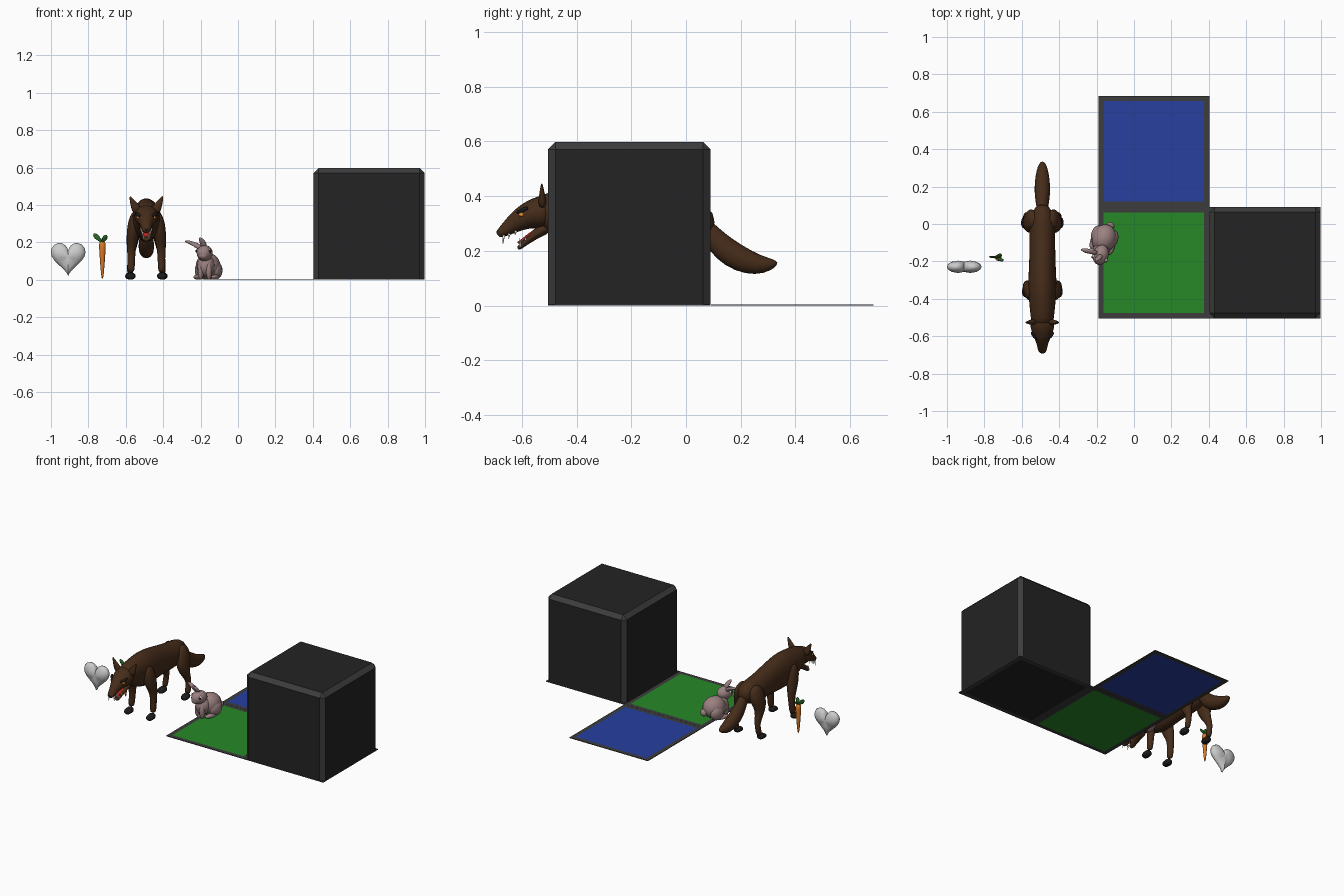
import bpy, bmesh, math
from mathutils import Vector

if "Cube" in bpy.data.objects:
    bpy.data.objects.remove(bpy.data.objects["Cube"])


def mat(name, r, g, b):
    m = bpy.data.materials.new(name)
    m.diffuse_color = (r, g, b, 1)
    m.use_nodes = True
    m.node_tree.nodes["Principled BSDF"].inputs["Base Color"].default_value = m.diffuse_color
    return m


DARK, EDGE = mat("dark", .017, .017, .017), mat("edge", .045, .045, .045)
GREEN, BLUE = mat("green", .02, .25, .02), mat("blue", .02, .05, .35)
FUR, BLACK = mat("brown_fur", .06, .025, .01), mat("black", .012, .01, .01)
RED, WHITE = mat("red", .5, .02, .01), mat("white", .8, .78, .7)
AMBER, PINK = mat("amber", .8, .25, .02), mat("rabbit_fur", .33, .22, .22)
ORANGE, LEAF = mat("orange", .7, .2, .02), mat("leaf", .02, .13, .02)


def finish(bm, name, mats=(), smooth=True, sub=0):
    bmesh.ops.recalc_face_normals(bm, faces=bm.faces)
    me = bpy.data.meshes.new(name)
    bm.to_mesh(me)
    bm.free()
    for m in mats:
        me.materials.append(m)
    for p in me.polygons:
        p.use_smooth = smooth
    ob = bpy.data.objects.new(name, me)
    bpy.context.collection.objects.link(ob)
    if sub:
        ob.modifiers.new("smooth", 'SUBSURF').levels = sub
        ob.modifiers["smooth"].render_levels = sub
    return ob


def box(name, lo, hi, m):
    bm = bmesh.new()
    bmesh.ops.create_cube(bm, size=1)
    for v in bm.verts:
        v.co = [l + (c + .5) * (h - l) for c, l, h in zip(v.co, lo, hi)]
    return finish(bm, name, [m], False)


# Skin over elliptical rings (x, y, z, half width, half height) along a path
def tube(name, secs, m, n=12, sub=1):
    bm = bmesh.new()
    pts = [Vector(s[:3]) for s in secs]
    rings = []
    for i, s in enumerate(secs):
        t = (pts[min(i + 1, len(pts) - 1)] - pts[max(i - 1, 0)]).normalized()
        ref = Vector((1, 0, 0)) if abs(t.x) < .9 else Vector((0, 1, 0))
        side = (ref - t * ref.dot(t)).normalized()
        up = side.cross(t)
        rings.append([bm.verts.new(pts[i] + side * s[3] * math.cos(a) + up * s[4] * math.sin(a))
                      for a in (2 * math.pi * k / n for k in range(n))])
    for a, b in zip(rings, rings[1:]):
        for k in range(n):
            bm.faces.new((a[k], a[(k + 1) % n], b[(k + 1) % n], b[k]))
    bm.faces.new(rings[0])
    bm.faces.new(rings[-1])
    return finish(bm, name, [m], True, sub)


def ball(name, c, r, m, rz=0):
    bm = bmesh.new()
    bmesh.ops.create_uvsphere(bm, u_segments=18, v_segments=12, radius=1)
    ob = finish(bm, name, [m])
    ob.location, ob.scale, ob.rotation_euler = c, r, (0, 0, rz)
    return ob


# Framed flat tiles
def tile(name, x0, y0, m, s=.594, w=.028, h=.004):
    x1, y1 = x0 + s, y0 + s
    box(name + "_panel", (x0 + w, y0 + w, 0), (x1 - w, y1 - w, h), m)
    for i, (a, b, c, d) in enumerate([(x0, y0, x1, y0 + w), (x0, y1 - w, x1, y1),
                                      (x0, y0 + w, x0 + w, y1 - w), (x1 - w, y0 + w, x1, y1 - w)]):
        box(f"{name}_frame_{i}", (a, b, 0), (c, d, h), EDGE)


tile("green_tile", -.191, -.504, GREEN)
tile("blue_tile", -.191, .091, BLUE)
tile("cube_base", .404, -.504, DARK)

# Dark cube with chamfered sides and top
bm = bmesh.new()
bmesh.ops.create_cube(bm, size=.594)
for v in bm.verts:
    v.co += Vector((.701, -.207, .301))
edges = [e for e in bm.edges if any(v.co.z > .3 for v in e.verts)]
bmesh.ops.bevel(bm, geom=edges, offset=.027, segments=1, affect='EDGES')
for f in bm.faces:
    f.material_index = 0 if f.calc_area() > .1 else 1
finish(bm, "cube", [DARK, EDGE], False)

# Wolf body, tail and head
X = -.49
S = lambda rows: [(X, *r) for r in rows]
tube("wolf_body", S([(.105, .305, .025, .03), (.075, .305, .05, .06), (.02, .3, .07, .083),
     (-.06, .297, .071, .09), (-.15, .31, .07, .097), (-.25, .315, .074, .115),
     (-.35, .32, .08, .122), (-.43, .335, .07, .098), (-.51, .345, .064, .072),
     (-.55, .345, .05, .05)]), FUR, 16)
tube("wolf_tail", S([(.04, .32, .025, .03), (.09, .26, .032, .038), (.14, .205, .042, .05),
     (.2, .168, .044, .05), (.26, .148, .038, .04), (.31, .15, .026, .024),
     (.335, .157, .008, .006)]), FUR)
tube("wolf_head", S([(-.49, .345, .055, .06), (-.53, .342, .07, .064), (-.575, .33, .062, .052),
     (-.61, .313, .043, .042), (-.645, .288, .03, .03), (-.675, .266, .025, .02),
     (-.69, .258, .015, .012)]), FUR)
tube("wolf_jaw", S([(-.5, .29, .045, .026), (-.54, .268, .036, .02), (-.58, .238, .026, .014),
     (-.607, .214, .018, .01), (-.615, .207, .008, .005)]), FUR)
tube("wolf_tongue", S([(-.53, .288, .02, .008), (-.575, .257, .019, .007),
     (-.6, .236, .015, .006), (-.618, .228, .008, .004)]), RED, 8)
ball("wolf_nose", (X, -.682, .268), (.015, .011, .01), BLACK)

# Paired wolf parts
for s, side in ((-1, "left"), (1, "right")):
    P = lambda rows: [(X + s * r[0], *r[1:]) for r in rows]
    tube(f"wolf_ear_{side}", P([(.045, -.525, .36, .032, .02), (.062, -.525, .395, .024, .014),
         (.08, -.527, .428, .012, .007), (.088, -.527, .448, .002, .002)]), FUR, 8)
    ball(f"wolf_eye_{side}", (X + s * .043, -.6, .332), (.009, .011, .008), AMBER)
    tube(f"wolf_brow_{side}", P([(.06, -.575, .358, .008, .008), (.045, -.603, .348, .01, .009),
         (.022, -.62, .335, .006, .006)]), BLACK, 8)
    tube(f"wolf_front_leg_{side}", P([(.05, -.37, .37, .025, .035), (.066, -.36, .3, .038, .06),
         (.076, -.34, .22, .032, .042), (.08, -.325, .16, .023, .026),
         (.081, -.33, .09, .02, .021), (.082, -.338, .035, .021, .022)]), FUR)
    tube(f"wolf_hind_leg_{side}", P([(.04, .03, .36, .025, .04), (.06, .02, .29, .042, .072),
         (.074, 0, .22, .036, .054), (.08, .025, .16, .024, .03), (.083, .048, .115, .018, .021),
         (.085, .04, .07, .018, .019), (.087, .03, .03, .02, .02)]), FUR)
    for leg, px, py in (("front", .083, -.328), ("hind", .088, .04)):
        tube(f"wolf_{leg}_paw_{side}", P([(px, py, .022, .022, .02), (px, py - .03, .021, .029, .022),
             (px, py - .055, .015, .026, .016), (px, py - .065, .012, .012, .01)]), BLACK, 10)
    # Teeth in upper and lower jaw
    for i, (dx, y, z, h) in enumerate([(.02, -.666, .258, -.034), (.024, -.645, .264, -.02),
                                       (.028, -.622, .274, -.018), (.014, -.605, .216, .03),
                                       (.02, -.585, .238, .018)]):
        tube(f"wolf_tooth_{side}_{i}", P([(dx, y, z, .006, .006), (dx, y - .003, z + h, .0006, .0006)]),
             WHITE, 6, 0)

# Rabbit, seated and turned slightly to the wolf
R = -.3
ball("rabbit_body", (-.16, -.078, .072), (.066, .078, .071), PINK, R)
ball("rabbit_chest", (-.172, -.13, .075), (.047, .05, .06), PINK, R)
ball("rabbit_head", (-.178, -.165, .142), (.042, .055, .043), PINK, R)
ball("rabbit_muzzle", (-.186, -.195, .13), (.026, .024, .023), PINK, R)
ball("rabbit_tail", (-.128, -.012, .05), (.024, .022, .024), PINK)
tube("rabbit_ear_left", [(-.195, -.155, .165, .012, .012), (-.222, -.15, .185, .018, .014),
     (-.255, -.143, .2, .017, .013), (-.286, -.136, .207, .004, .004)], PINK, 10)
tube("rabbit_ear_right", [(-.178, -.165, .17, .014, .011), (-.186, -.178, .195, .019, .011),
     (-.197, -.19, .213, .014, .01), (-.206, -.2, .226, .003, .003)], PINK, 10)
for s, side in ((-1, "left"), (1, "right")):
    c, d = math.cos(R) * s, math.sin(R) * s
    at = lambda x, y, z, k: (x + c * k, y + d * k, z)
    ball(f"rabbit_haunch_{side}", at(-.157, -.068, .05, .042), (.032, .05, .048), PINK, R)
    ball(f"rabbit_hind_foot_{side}", at(-.168, -.105, .014, .05), (.018, .047, .014), PINK, R)
    ball(f"rabbit_front_leg_{side}", at(-.177, -.158, .047, .023), (.016, .02, .047), PINK, R)
    ball(f"rabbit_eye_{side}", at(-.183, -.182, .153, .033), (.01, .012, .012), WHITE, R)
    ball(f"rabbit_pupil_{side}", at(-.185, -.187, .153, .038), (.006, .008, .008), BLACK, R)

# Carrot and its leaves
tube("carrot_root", [(-.725, -.18, z, r, r) for z, r in
     ((.004, .003), (.03, .008), (.1, .014), (.16, .018), (.195, .02), (.205, .01))], ORANGE, 10)
for i, (dx, dy, h) in enumerate([(-.048, .006, .247), (.022, -.018, .24), (.012, .02, .225)]):
    tube(f"carrot_leaf_{i}", [(-.725 + dx * t, -.18 + dy * t, .198 + (h - .198) * t, w, .006)
         for t, w in ((0, .004), (.35, .01), (.7, .018), (1, .005))], LEAF, 8)

# Puffy heart: outline rings shrinking towards front and back
bm = bmesh.new()
N, rings = 32, []
for k in range(7):
    a = math.pi * (k - 3) / 7
    ring = []
    for i in range(N):
        t = 2 * math.pi * i / N
        x = math.sin(t) ** 3
        z = (13 * math.cos(t) - 5 * math.cos(2 * t) - 2 * math.cos(3 * t) - math.cos(4 * t)) / 16
        f = math.cos(a) ** .7
        thick = .034 * (.65 + .35 * abs(x)) if z > -.3 else .026
        ring.append(bm.verts.new((-.908 + .093 * x * f, -.229 + thick * math.sin(a),
                                  .129 + .099 * (z - .06) * f)))
    rings.append(ring)
for a, b in zip(rings, rings[1:]):
    for k in range(N):
        bm.faces.new((a[k], a[(k + 1) % N], b[(k + 1) % N], b[k]))
for ring in (rings[0], rings[-1]):
    y = sum(v.co.y for v in ring) / N
    mid = bm.verts.new((-.908, y, .125))
    for k in range(N):
        bm.faces.new((ring[k], ring[(k + 1) % N], mid))
finish(bm, "heart")
